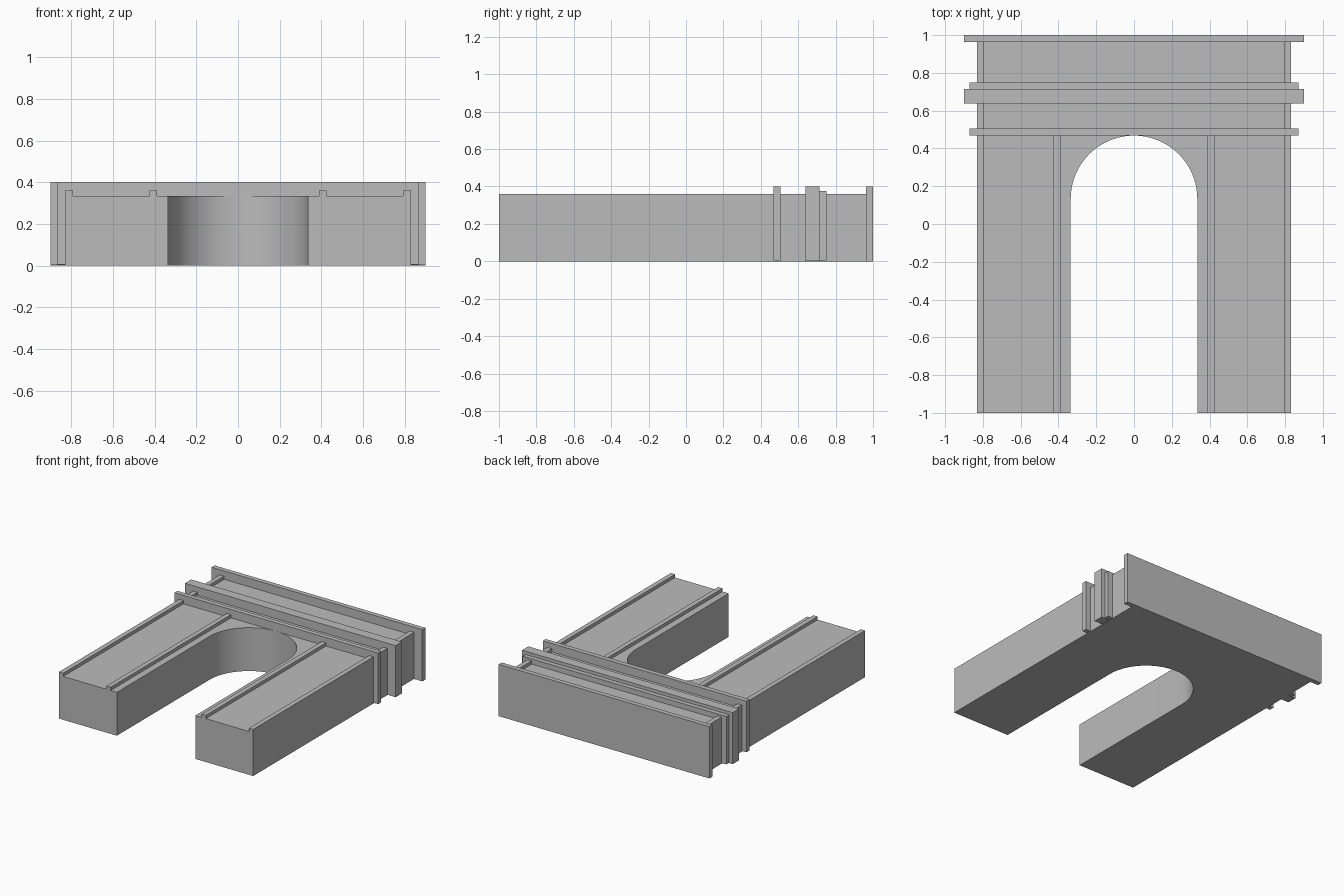
import bpy, bmesh, math

cube = bpy.data.objects.get("Cube")
if cube:
    bpy.data.objects.remove(cube, do_unlink=True)

# Single stone colour
stone = bpy.data.materials.new("grey_stone")
stone.use_nodes = True
grey = (0.5, 0.5, 0.5, 1)
stone.diffuse_color = grey
stone.node_tree.nodes["Principled BSDF"].inputs["Base Color"].default_value = grey


def extrude(name, outline, z0, z1):
    """Extrude a flat outline upward from z0 to z1."""
    bm = bmesh.new()
    face = bm.faces.new([bm.verts.new((x, y, z0)) for x, y in outline])
    result = bmesh.ops.extrude_face_region(bm, geom=[face])
    top = [v for v in result["geom"] if isinstance(v, bmesh.types.BMVert)]
    bmesh.ops.translate(bm, verts=top, vec=(0, 0, z1 - z0))
    bmesh.ops.recalc_face_normals(bm, faces=bm.faces)
    mesh = bpy.data.meshes.new(name)
    bm.to_mesh(mesh)
    bm.free()
    obj = bpy.data.objects.new(name, mesh)
    bpy.context.collection.objects.link(obj)
    mesh.materials.append(stone)
    return obj


def box(name, x0, x1, y0, y1, z0, z1):
    return extrude(name, [(x0, y0), (x1, y0), (x1, y1), (x0, y1)], z0, z1)


# Main block with a round-headed opening
HALF, RADIUS, SPRING, FACE, STEPS = 0.83, 0.335, 0.133, 0.335, 48
arc = [(RADIUS * math.cos(math.pi * i / STEPS),
        SPRING + RADIUS * math.sin(math.pi * i / STEPS)) for i in range(STEPS + 1)]
outline = ([(-HALF, -1), (-HALF, 1), (HALF, 1), (HALF, -1), (RADIUS, -1)]
           + arc + [(-RADIUS, -1)])
body = extrude("arch_body", outline, 0, FACE)
bpy.context.view_layer.objects.active = body
body.select_set(True)
bpy.ops.object.shade_smooth_by_angle(angle=math.radians(30))
body.select_set(False)

# Raised strips along the edges of each pier
for side, label in ((1, "left"), (-1, "right")):
    for part, a, b, end in (("outer_strip", 0.793, HALF, 0.97),
                            ("inner_strip", 0.388, 0.425, 0.475)):
        x0, x1 = sorted((side * a, side * b))
        box(f"{label}_{part}", x0, x1, -1, end, FACE, 0.36)

# Horizontal mouldings across the upper part
for name, half, y0, y1, z0, z1 in (
        ("lower_moulding", 0.87, 0.468, 0.505, 0.005, 0.4),
        ("cornice", 0.9, 0.638, 0.715, 0.002, 0.4),
        ("cornice_step", 0.87, 0.715, 0.75, 0.005, 0.375),
        ("top_coping", 0.9, 0.963, 1.0, 0, 0.4)):
    box(name, -half, half, y0, y1, z0, z1)
